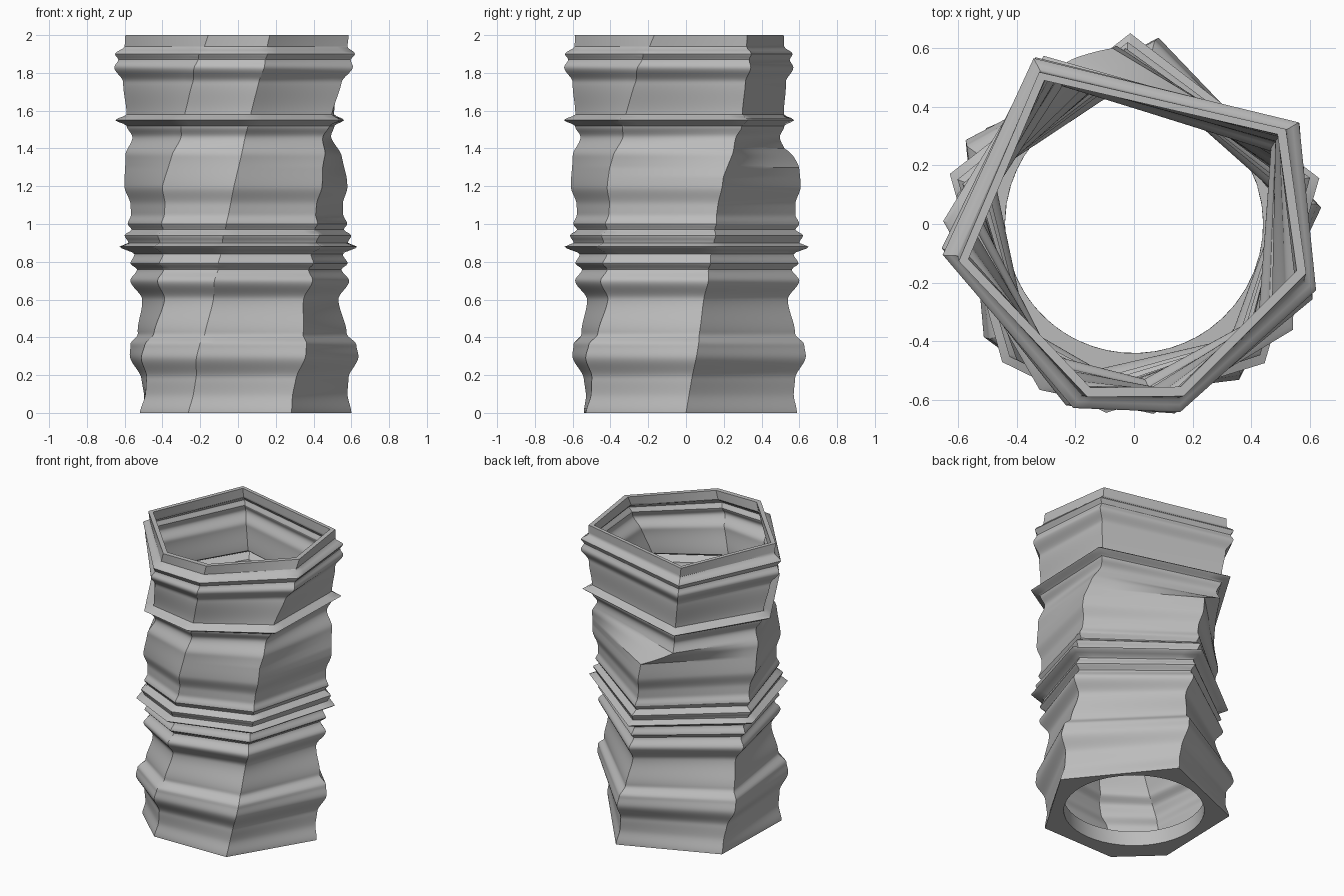
import bpy, bmesh
from math import radians, cos, sin, atan2
from mathutils import Vector

if "Cube" in bpy.data.objects:
    bpy.data.objects.remove(bpy.data.objects["Cube"], do_unlink=True)

HEIGHT = 2.0
LAYERS = 200          # stacked rings in the wall
SIDE_STEPS = 8        # columns on each flat side
WALL = 0.945          # inner outline relative to the outer one
FLOOR = 0.1           # thickness of the base plate
HOLE = 0.44           # radius of the round opening in the base

# Corner directions in degrees against height: the irregular hexagon twists upward
corner_twist = [
    [(0, 78), (.8, 90), (1.3, 97), (1.4, 117), (2, 122)],
    [(0, 0), (.6, 10), (1.25, 19), (1.5, 30), (2, 32)],
    [(0, -62), (.6, -50), (1.3, -42), (1.6, -32), (2, -16)],
    [(0, -116), (.6, -104), (1.2, -92), (2, -74)],
    [(0, -150), (.6, -136), (1.2, -131), (1.6, -118), (2, -105)],
    [(0, -213), (.6, -200), (1.3, -188), (2, -168)],
]

# Corner radius against height: the ripples of the wall
ripples = [
    (0, .6), (.1, .58), (.18, .585), (.3, .64), (.36, .63), (.42, .58),
    (.6, .54), (.7, .6), (.76, .56), (.79, .595), (.84, .57), (.88, .65),
    (.9, .6), (.94, .62), (.97, .58), (1, .6), (1.05, .58), (1.1, .58),
    (1.2, .61), (1.36, .6), (1.46, .56), (1.52, .59), (1.55, .65),
    (1.58, .59), (1.75, .61), (1.83, .66), (1.87, .64), (1.9, .66),
    (1.94, .61), (2, .61),
]


def sample(knots, z, ease):
    """Value of a knot list at height z, straight or eased between knots."""
    for (z_low, low), (z_high, high) in zip(knots, knots[1:]):
        if z <= z_high:
            t = (z - z_low) / (z_high - z_low)
            if ease:
                t = t * t * (3 - 2 * t)
            return low + (high - low) * t
    return knots[-1][1]


def hexagon(z, scale=1.0):
    """Points of the twisted outline at height z."""
    radius = sample(ripples, z, True) * scale
    corners = []
    for knots in corner_twist:
        angle = radians(sample(knots, z, False))
        corners.append(Vector((radius * cos(angle), radius * sin(angle), z)))
    points = []
    for start, end in zip(corners, corners[1:] + corners[:1]):
        points += [start.lerp(end, i / SIDE_STEPS) for i in range(SIDE_STEPS)]
    return points


def circle(z):
    """Round opening, with points lined up with the outline."""
    angles = [atan2(p.y, p.x) for p in hexagon(z)]
    return [Vector((HOLE * cos(a), HOLE * sin(a), z)) for a in angles]


def make_material(name, colour):
    material = bpy.data.materials.new(name)
    material.use_nodes = True
    material.diffuse_color = colour
    shader = next(n for n in material.node_tree.nodes if n.type == 'BSDF_PRINCIPLED')
    shader.inputs["Base Color"].default_value = colour
    return material


# Outer wall upward, inner wall downward, then the base plate with its hole
heights = [HEIGHT * i / LAYERS for i in range(LAYERS + 1)]
outlines = [hexagon(z) for z in heights]
outlines += [hexagon(z, WALL) for z in reversed(heights) if z >= FLOOR]
outlines += [circle(FLOOR), circle(0)]

bm = bmesh.new()
rings = [[bm.verts.new(p) for p in outline] for outline in outlines]
for lower, upper in zip(rings, rings[1:] + rings[:1]):
    for i in range(len(lower)):
        bm.faces.new((lower[i - 1], lower[i], upper[i], upper[i - 1]))
bmesh.ops.recalc_face_normals(bm, faces=bm.faces)

mesh = bpy.data.meshes.new("twisted_vase_wall")
bm.to_mesh(mesh)
bm.free()
vase = bpy.data.objects.new("twisted_vase_wall", mesh)
bpy.context.collection.objects.link(vase)
mesh.materials.append(make_material("plain grey", (0.5, 0.5, 0.5, 1)))

# Soft ripples, crisp corners and rims
bpy.ops.object.select_all(action='DESELECT')
vase.select_set(True)
bpy.context.view_layer.objects.active = vase
bpy.ops.object.shade_smooth_by_angle(angle=radians(30))
